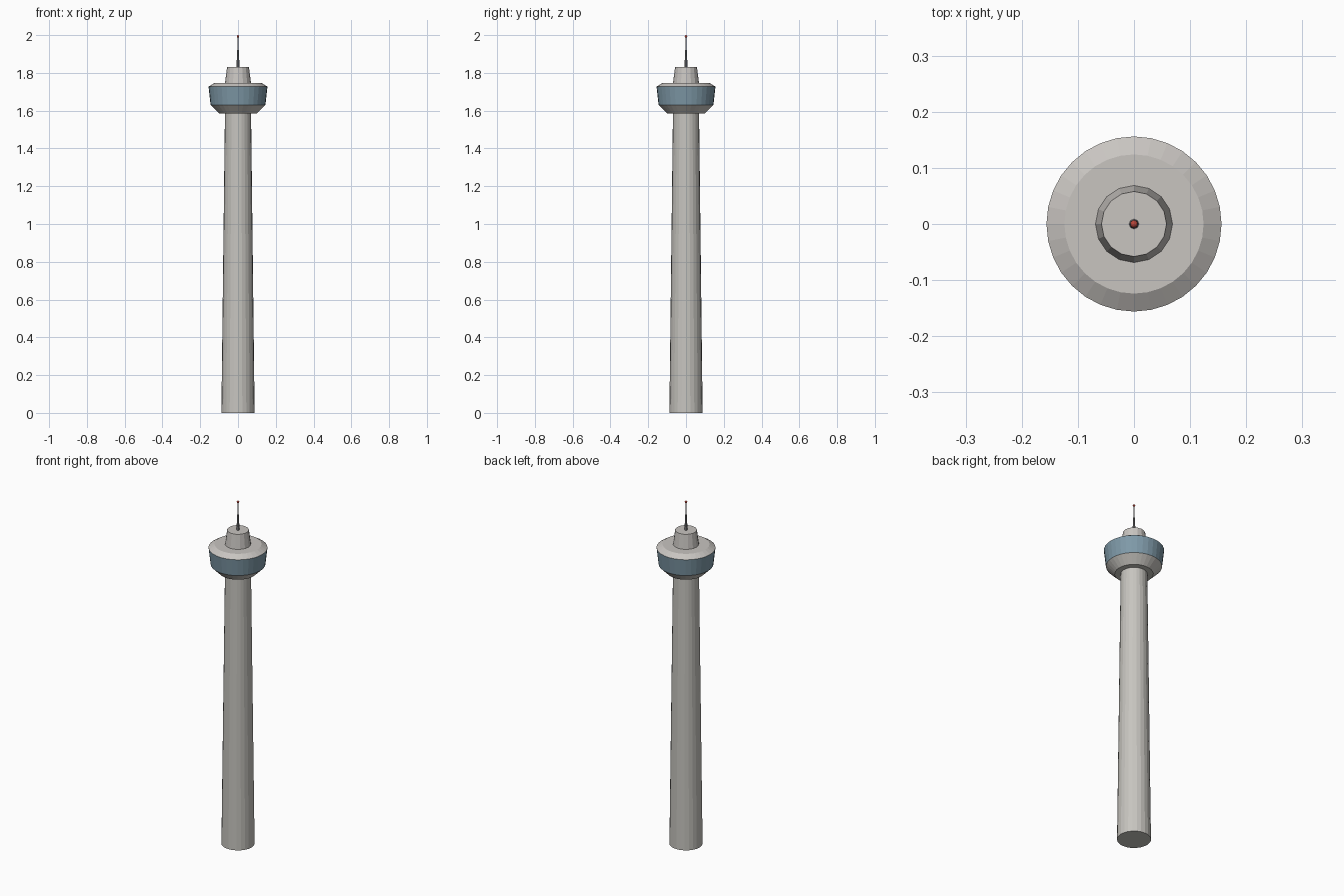
import bpy, bmesh, math

if "Cube" in bpy.data.objects:
    bpy.data.objects.remove(bpy.data.objects["Cube"])


def material(name, rgb):
    m = bpy.data.materials.new(name)
    m.diffuse_color = (*rgb, 1.0)
    m.use_nodes = True
    m.node_tree.nodes["Principled BSDF"].inputs["Base Color"].default_value = m.diffuse_color
    return m


concrete = material("concrete", (0.57, 0.555, 0.52))
roof_grey = material("roof grey", (0.58, 0.555, 0.53))
glass = material("blue grey glass", (0.21, 0.32, 0.39))
metal = material("mast metal", (0.24, 0.24, 0.25))
red = material("beacon red", (0.50, 0.06, 0.04))


def lathe(name, profile, sides, mats, band_mats=None):
    """Closed flat-shaded solid from (radius, z) rings; band_mats = material per band."""
    bm = bmesh.new()
    rings = []
    for r, z in profile:
        rings.append([bm.verts.new((r * math.cos(2 * math.pi * i / sides),
                                    r * math.sin(2 * math.pi * i / sides), z))
                      for i in range(sides)])
    for k in range(len(rings) - 1):
        a, b = rings[k], rings[k + 1]
        for i in range(sides):
            j = (i + 1) % sides
            f = bm.faces.new((a[i], a[j], b[j], b[i]))
            f.material_index = band_mats[k] if band_mats else 0
    bm.faces.new(rings[0][::-1])
    top = bm.faces.new(rings[-1])
    top.material_index = band_mats[-1] if band_mats else 0
    mesh = bpy.data.meshes.new(name)
    bm.to_mesh(mesh)
    bm.free()
    for m in mats:
        mesh.materials.append(m)
    ob = bpy.data.objects.new(name, mesh)
    bpy.context.collection.objects.link(ob)
    return ob


# Tapered concrete shaft
lathe("shaft", [(0.088, 0), (0.069, 1.60)], 24, [concrete])

# Observation pod: sloped underside, glass band, bevelled roof
lathe("observation_pod",
      [(0.10, 1.585), (0.145, 1.63), (0.156, 1.727), (0.124, 1.747)],
      32, [concrete, glass, roof_grey], [0, 1, 2])

# Upper drum on the roof
lathe("roof_drum", [(0.069, 1.745), (0.058, 1.83)], 16, [roof_grey])

# Stepped antenna mast
lathe("mast", [(0.009, 1.825), (0.006, 1.88), (0.0035, 1.93), (0.003, 1.99)], 8, [metal])

# Red beacon at the tip
bpy.ops.mesh.primitive_uv_sphere_add(segments=10, ring_count=6, radius=0.007,
                                     location=(0, 0, 1.993))
beacon = bpy.context.object
beacon.name = "beacon"
beacon.data.materials.append(red)
